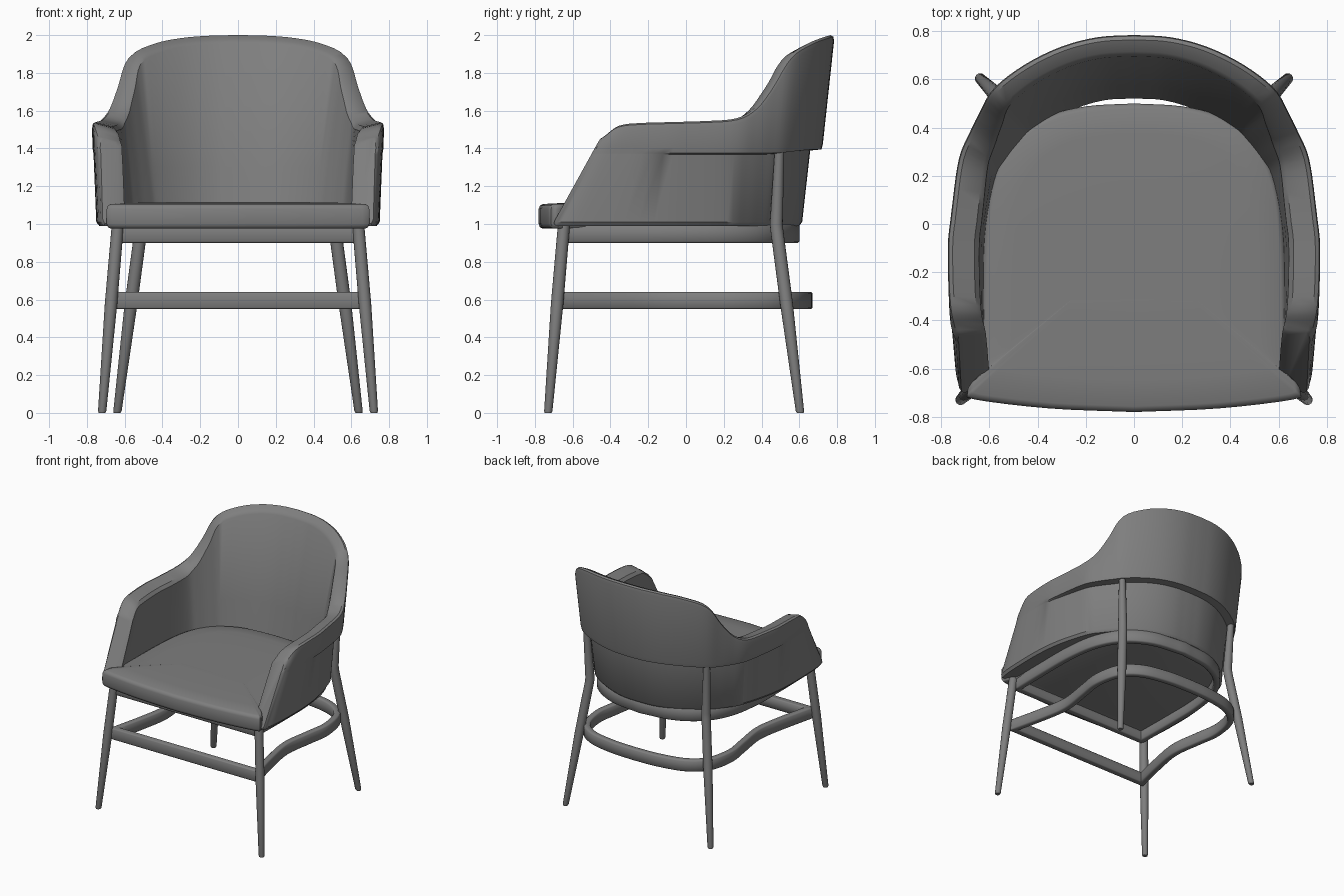
import bpy
import bmesh
from math import cos, sin, pi, radians
from mathutils import Vector

cube = bpy.data.objects.get("Cube")
if cube:
    bpy.data.objects.remove(cube)

grey = bpy.data.materials.new("mid_grey")
grey.use_nodes = True
COLOUR = (0.21, 0.21, 0.21, 1)
grey.diffuse_color = COLOUR
grey.node_tree.nodes["Principled BSDF"].inputs["Base Color"].default_value = COLOUR


def smoothstep(a, b, v):
    t = max(0, min(1, (v - a) / (b - a)))
    return t * t * (3 - 2 * t)


def mix(a, b, t):
    return a + (b - a) * t


def spline(points, steps):
    """Catmull-Rom curve through the points."""
    p = [Vector(q) for q in points]
    p = [2 * p[0] - p[1]] + p + [2 * p[-1] - p[-2]]
    out = []
    for a, b, c, d in zip(p, p[1:], p[2:], p[3:]):
        for i in range(steps):
            t = i / steps
            out.append(0.5 * (2 * b + (c - a) * t + (2 * a - 5 * b + 4 * c - d) * t ** 2
                              + (3 * b - a - 3 * c + d) * t ** 3))
    return out + [p[-2]]


def both_sides(half):
    """Extend a +x half path, ending on the centre line, to the -x side."""
    return half + [Vector((-q[0], *q[1:])) for q in reversed(half[:-1])]


def skin(name, loops, wrap=False, angle=35):
    """Bridge equal closed loops of points into one solid."""
    bm = bmesh.new()
    rings = [[bm.verts.new(p) for p in loop] for loop in loops]
    n = len(rings[0])
    for a, b in zip(rings, rings[1:] + rings[:1] if wrap else rings[1:]):
        for i in range(n):
            j = (i + 1) % n
            bm.faces.new((a[i], a[j], b[j], b[i]))
    if not wrap:
        bm.faces.new(rings[0])
        bm.faces.new(rings[-1])
    bmesh.ops.recalc_face_normals(bm, faces=bm.faces)
    mesh = bpy.data.meshes.new(name)
    bm.to_mesh(mesh)
    bm.free()
    mesh.materials.append(grey)
    ob = bpy.data.objects.new(name, mesh)
    bpy.context.collection.objects.link(ob)
    bpy.ops.object.select_all(action='DESELECT')
    ob.select_set(True)
    bpy.context.view_layer.objects.active = ob
    bpy.ops.object.shade_smooth_by_angle(angle=radians(angle))
    return ob


# Upholstered shell: plan x, y and the height of the rim
rim = both_sides(spline([
    (.74, -.69, 1.46), (.757, -.6, 1.52), (.765, -.4, 1.535), (.765, -.1, 1.54),
    (.745, .1, 1.545), (.715, .27, 1.56), (.665, .37, 1.62), (.61, .45, 1.74),
    (.545, .525, 1.89), (.42, .61, 1.955), (.28, .675, 1.985), (.14, .71, 1.997),
    (0, .718, 2)], 4))


def shell_section(i):
    p = rim[i]
    tangent = (rim[min(i + 1, len(rim) - 1)] - rim[max(i - 1, 0)]).to_2d().normalized()
    normal = Vector((tangent.y, -tangent.x))
    back = smoothstep(0, .6, p.y)
    step = .06 * smoothstep(-.35, .5, p.y)
    lean = mix(.04, .11, back)
    band = 1.375 + .02 * smoothstep(.45, .7, p.y)

    def outer(z):
        return lean * (z - 1.4)

    def inner(z):
        return outer(z) - mix(.13, .145 - .063 * (z - 1.1), back)

    top = p.z
    profile = [(outer(.99) - step - .015, .99), (outer(1.01) - step, 1.01),
               (outer(band) - step, band - .006), (outer(band), band),
               (outer(band + .03) + .004, band + .03), (outer(top), top - .03),
               (outer(top) - .004, top - .008), (outer(top) - .02, top),
               (inner(top) + .02, top - .022), (inner(top), top - .045),
               (inner(1.3), 1.3), (inner(.99), .99)]
    section = []
    for off, z in profile:
        q = p.to_2d() + normal * off
        # rake the front of the arms backwards with height
        if q.y < 0:
            q.y *= 1 - .27 / .69 * (z - 1) / .5
        section.append(Vector((q.x, q.y, z)))
    return section


def end_cap(section):
    mid = sum(section, Vector()) / len(section)
    return [Vector((mix(mid.x, q.x, .72), q.y - .012, mix(mid.z, q.z, .96))) for q in section]


sections = [shell_section(i) for i in range(len(rim))]
skin("upholstered_shell", [end_cap(sections[0])] + sections + [end_cap(sections[-1])])

# Seat cushion with ears in front of the arms
half_seat = spline([(0, .5), (.2, .488), (.36, .445), (.5, .345), (.59, .17), (.625, -.1),
                    (.635, -.5), (.645, -.62), (.68, -.665), (.69, -.7), (.66, -.728),
                    (.35, -.765), (0, -.78)], 4)
outline = half_seat + [Vector((-q.x, q.y)) for q in reversed(half_seat[1:-1])]
layers = [(.965, .975), (.99, .982), (1, 1.0), (1, 1.08), (.99, 1.098),
          (.965, 1.106), (.8, 1.112), (.4, 1.117)]
skin("seat_cushion", [[Vector((q.x * s, (q.y + .1) * s - .1, z)) for q in outline]
                      for s, z in layers], angle=50)


def bent_bar(name, half, thick, z0, z1):
    """Closed flat hoop with a straight front; half runs from front corner to back centre."""
    path = both_sides(spline(half, 5))
    n, edge = len(path), .008
    loops = []
    for i, q in enumerate(path):
        a = (q - path[i - 1]).normalized()
        b = (path[(i + 1) % n] - q).normalized()
        na, nb = Vector((-a.y, a.x)), Vector((-b.y, b.x))
        m = (na + nb) / max(.3, 1 + na.dot(nb))
        ring = [(0, z0 + edge), (edge, z0), (thick - edge, z0), (thick, z0 + edge),
                (thick, z1 - edge), (thick - edge, z1), (edge, z1), (0, z1 - edge)]
        loops.append([Vector((*(q + m * d), z)) for d, z in ring])
    return skin(name, loops, wrap=True, angle=50)


# Apron under the seat, and the waisted stretcher hoop between the legs
bent_bar("seat_apron", [(.63, -.66), (.635, -.3), (.63, 0), (.585, .25), (.47, .44),
                        (.27, .56), (0, .6)], .05, .9, 1.0)
bent_bar("stretcher_hoop", [(.66, -.68), (.59, -.38), (.555, -.15), (.585, .08), (.61, .28),
                            (.56, .49), (.42, .61), (.2, .66), (0, .67)], .05, .55, .64)


def leg(name, stations, sides=16):
    """Round tapered leg through (x, y, z, radius) stations, on both sides."""
    for label, m in (("left", 1), ("right", -1)):
        skin(label + "_" + name,
             [[Vector((m * x + r * cos(2 * pi * k / sides), y + r * sin(2 * pi * k / sides), z))
               for k in range(sides)] for x, y, z, r in stations])


leg("front_leg", [(.72, -.73, 0, .018), (.719, -.729, .01, .022), (.672, -.682, .58, .033),
                  (.636, -.646, 1.0, .032)])
leg("rear_leg", [(.64, .605, 0, .018), (.638, .603, .01, .022), (.566, .532, .58, .034),
                 (.515, .482, .96, .034), (.512, .478, 1.0, .034), (.53, .495, 1.39, .025)])
